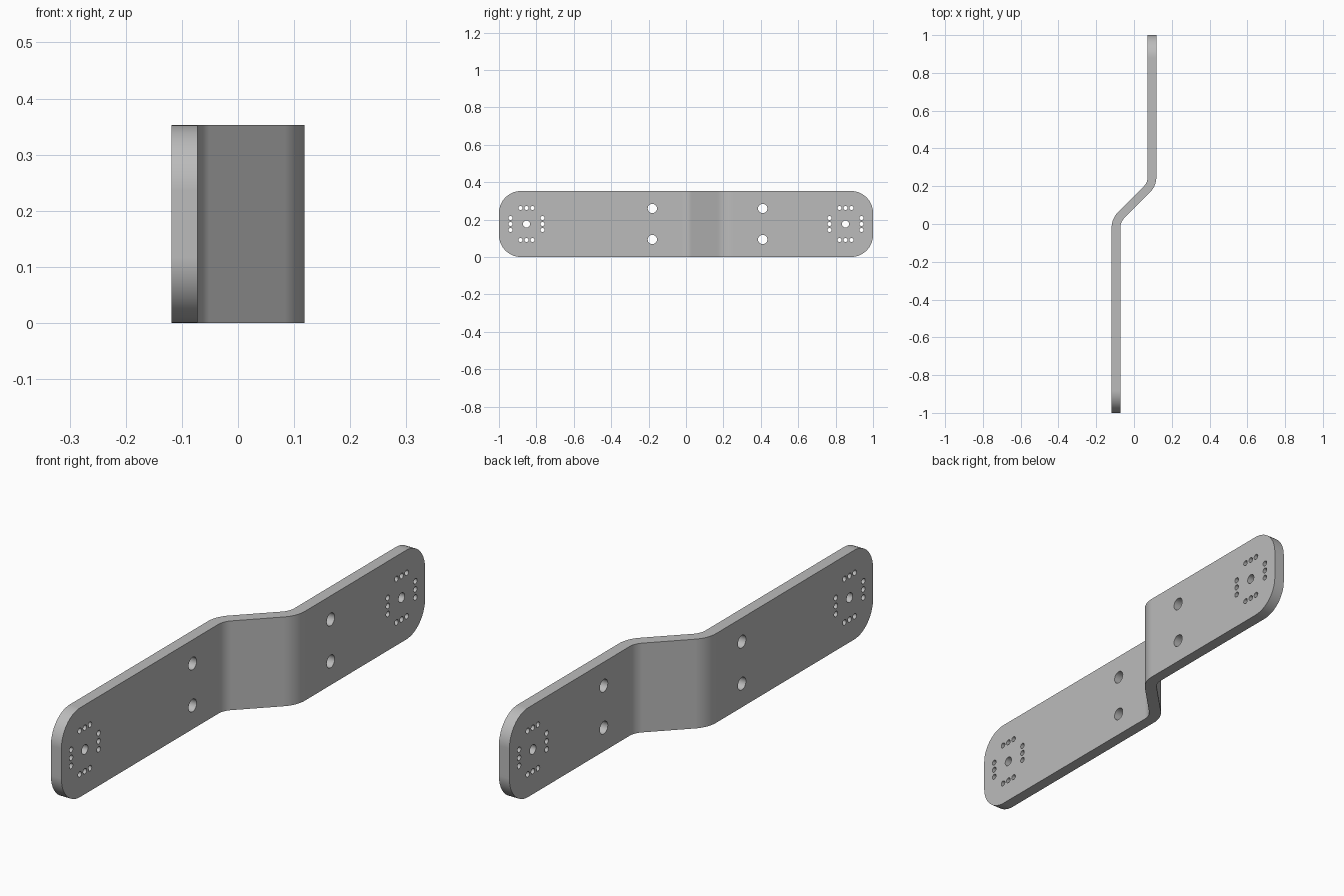
import bpy, bmesh, math
from mathutils import Matrix, Vector

if "Cube" in bpy.data.objects:
    bpy.data.objects.remove(bpy.data.objects["Cube"], do_unlink=True)

HEIGHT, THICK, OFFSET = 0.353, 0.046, 0.0955   # plate height, gauge, half the joggle
BEND_R, BEND_MID, CORNER_R = 0.095, 0.115, 0.118
MID_Z = HEIGHT / 2

steel = bpy.data.materials.new("grey steel")
steel.use_nodes = True
colour = (0.5, 0.5, 0.5, 1)
steel.diffuse_color = colour
steel.node_tree.nodes["Principled BSDF"].inputs["Base Color"].default_value = colour


def bend(radius, steps=10):
    """Arc of the lower bend, relative to the middle of the joggle."""
    cx = BEND_R - OFFSET
    cy = -OFFSET - BEND_R * math.tan(math.pi / 8)
    angles = [math.pi * (1 - 0.25 * i / steps) for i in range(steps + 1)]
    return [Vector((cx + radius * math.cos(a), cy + radius * math.sin(a))) for a in angles]


def side(s):
    """One long side of the plate's plan, from front end to back end."""
    d = s * THICK / 2
    mid = Vector((0, BEND_MID))
    lower = [mid + p for p in bend(BEND_R + d)]
    upper = [mid - p for p in reversed(bend(BEND_R - d))]
    return [Vector((-OFFSET - d, -1))] + lower + upper + [Vector((OFFSET - d, 1))]


def to_object(bm, name):
    bmesh.ops.recalc_face_normals(bm, faces=bm.faces)
    mesh = bpy.data.meshes.new(name)
    bm.to_mesh(mesh)
    bm.free()
    obj = bpy.data.objects.new(name, mesh)
    bpy.context.collection.objects.link(obj)
    return obj


# Bent plate: extruded plan with rounded end corners
bm = bmesh.new()
outline = side(1) + side(-1)[::-1]
base = bm.faces.new([bm.verts.new((p.x, p.y, 0)) for p in outline])
top = bmesh.ops.extrude_face_region(bm, geom=[base])["geom"]
bmesh.ops.translate(bm, vec=(0, 0, HEIGHT),
                    verts=[v for v in top if isinstance(v, bmesh.types.BMVert)])
ends = [e for e in bm.edges
        if all(abs(v.co.y) > 0.999 for v in e.verts)
        and abs(e.verts[0].co.z - e.verts[1].co.z) < 0.001]
bmesh.ops.bevel(bm, geom=ends, offset=CORNER_R, segments=14, profile=0.5, affect='EDGES')
plate = to_object(bm, "bent_plate")
plate.data.materials.append(steel)

# Hole layout as (y, z offset from middle, radius)
holes = [(y, z, 0.025) for y in (-0.18, 0.41) for z in (-0.083, 0.083)]
for centre in (-0.853, 0.853):
    holes.append((centre, 0, 0.019))
    for far in (-0.086, 0.086):
        for near in (-0.032, 0, 0.032):
            holes.append((centre + near, far, 0.011))
            holes.append((centre + far, near, 0.011))

# Drill cutter: one cylinder through the plate for each hole
bm = bmesh.new()
for y, z, radius in holes:
    place = Matrix.Translation((0, y, MID_Z + z)) @ Matrix.Rotation(math.pi / 2, 4, 'Y')
    bmesh.ops.create_cone(bm, cap_ends=True, segments=24, radius1=radius,
                          radius2=radius, depth=0.5, matrix=place)
drill = to_object(bm, "hole_cutter")
drill.data.materials.append(steel)
drill.hide_render = True

# Cut the holes, then drop the cutter
cut = plate.modifiers.new("holes", 'BOOLEAN')
cut.operation, cut.solver, cut.object = 'DIFFERENCE', 'EXACT', drill
bpy.ops.object.select_all(action='DESELECT')
plate.select_set(True)
bpy.context.view_layer.objects.active = plate
bpy.ops.object.modifier_apply(modifier=cut.name)
bpy.data.objects.remove(drill, do_unlink=True)

# Smooth bends and corners, crisp edges
bpy.ops.object.shade_smooth_by_angle(angle=math.radians(30))
weighted = plate.modifiers.new("flat face normals", 'WEIGHTED_NORMAL')
weighted.keep_sharp = True
